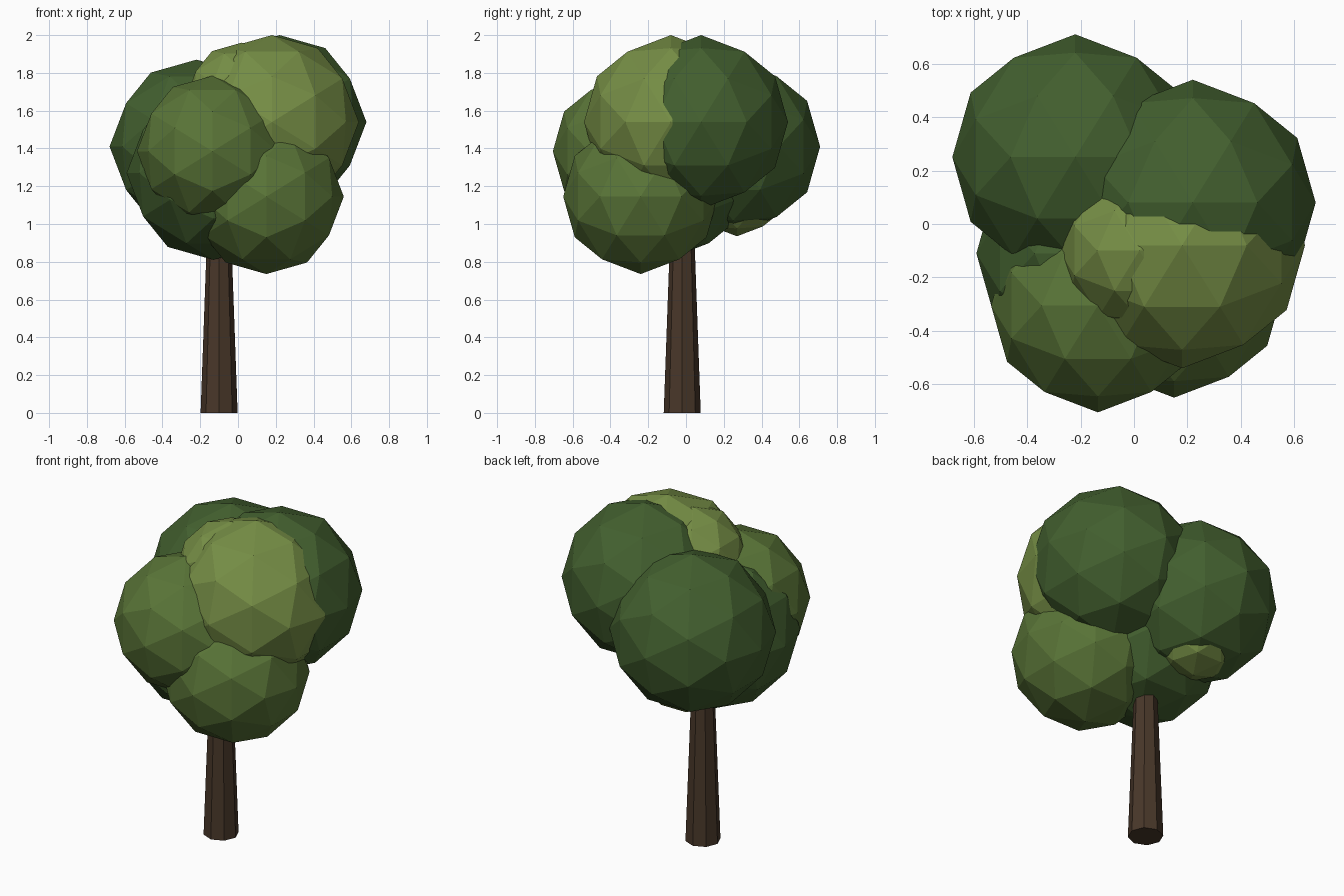
import bpy, bmesh, math
from mathutils import Vector

if "Cube" in bpy.data.objects:
    bpy.data.objects.remove(bpy.data.objects["Cube"])


def material(name, rgb):
    m = bpy.data.materials.new(name)
    m.diffuse_color = (*rgb, 1)
    m.use_nodes = True
    m.node_tree.nodes["Principled BSDF"].inputs["Base Color"].default_value = m.diffuse_color
    return m


BARK = material("bark", (0.065, 0.038, 0.022))
DARK = material("dark_leaf", (0.055, 0.115, 0.028))
MID = material("mid_leaf", (0.10, 0.175, 0.038))
LIGHT = material("light_leaf", (0.18, 0.27, 0.06))


def add_object(name, bm, mat):
    me = bpy.data.meshes.new(name)
    bm.to_mesh(me)
    bm.free()
    me.materials.append(mat)
    ob = bpy.data.objects.new(name, me)
    bpy.context.collection.objects.link(ob)
    return ob


def sphere_points():
    # icosahedron standing on its two-fold axes, split once
    t = (1 + math.sqrt(5)) / 2
    base = []
    for a in (-1, 1):
        for b in (-t, t):
            base += [Vector((a, 0, b)), Vector((0, b, a)), Vector((b, a, 0))]
    mids = [p + q for i, p in enumerate(base) for q in base[i + 1:]
            if (p - q).length < 2.1]
    return [p.normalized() for p in base + mids]


POINTS = sphere_points()


def leaf_clump(name, centre, radius, mat):
    bm = bmesh.new()
    for p in POINTS:
        bm.verts.new(p * radius)
    bmesh.ops.convex_hull(bm, input=bm.verts[:])
    bmesh.ops.recalc_face_normals(bm, faces=bm.faces[:])
    add_object(name, bm, mat).location = centre


# Foliage
leaf_clump("back_left_foliage", (-0.22, 0.25, 1.41), 0.46, DARK)
leaf_clump("right_foliage", (0.22, 0.08, 1.54), 0.46, DARK)
leaf_clump("lower_left_foliage", (-0.13, -0.11, 1.27), 0.46, DARK)
leaf_clump("front_right_foliage", (0.18, -0.08, 1.54), 0.46, LIGHT)
leaf_clump("crown_foliage", (0.02, -0.10, 1.66), 0.30, LIGHT)
leaf_clump("inner_back_foliage", (-0.20, 0.27, 1.21), 0.275, LIGHT)
leaf_clump("front_left_foliage", (-0.135, -0.305, 1.385), 0.40, MID)
leaf_clump("front_low_foliage", (0.15, -0.24, 1.145), 0.41, MID)

# Tapered eight-sided trunk
bm = bmesh.new()
bmesh.ops.create_cone(bm, cap_ends=True, segments=8, radius1=0.098,
                      radius2=0.062, depth=1.0)
add_object("trunk", bm, BARK).location = (-0.1, -0.02, 0.5)
